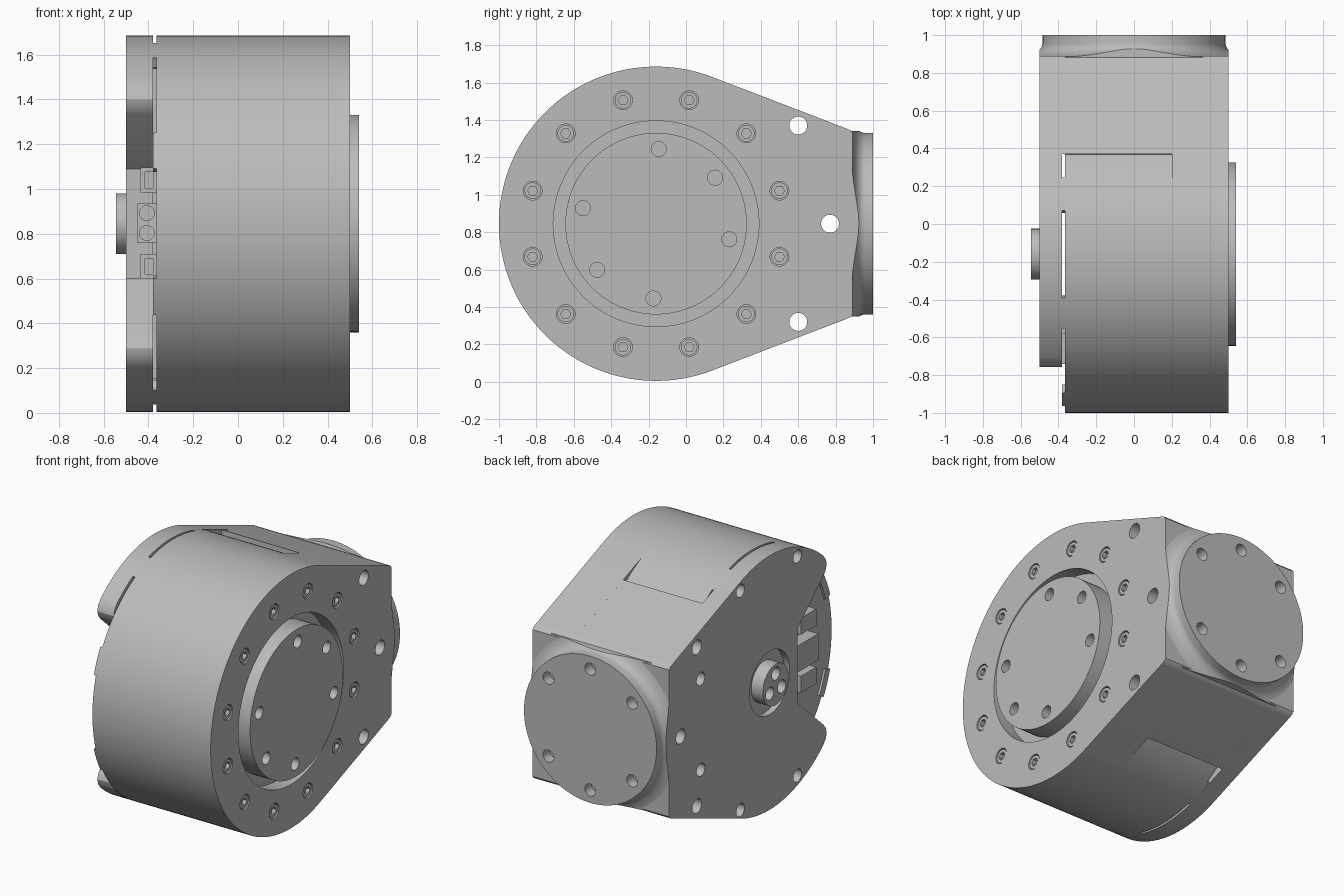
import bpy
import bmesh
from math import cos, sin, radians, pi

cube = bpy.data.objects.get("Cube")
if cube:
    bpy.data.objects.remove(cube, do_unlink=True)

grey = bpy.data.materials.new("machined grey")
grey.use_nodes = True
grey.diffuse_color = (0.5, 0.5, 0.5, 1)
grey.node_tree.nodes["Principled BSDF"].inputs["Base Color"].default_value = grey.diffuse_color

CY, CZ, R = -0.16, 0.845, 0.84   # main axis and radius


def polar(r, deg, cy=CY, cz=CZ):
    return (cy + r * cos(radians(deg)), cz + r * sin(radians(deg)))


def circle(center, r, n=32):
    return [polar(r, 360 * i / n, *center) for i in range(n)]


def arc(r, a, b, n):
    return [polar(r, a + (b - a) * i / n) for i in range(n + 1)]


def mirrored(half):
    return half + [(y, 2 * CZ - z) for y, z in reversed(half)]


def box(u0, u1, v0, v1):
    return [(u0, v0), (u1, v0), (u1, v1), (u0, v1)]


def along_x(u, v, t):
    return (t, u, v)


def along_y(u, v, t):
    return (u, t, v)


def make(name, prisms, place=along_x):
    """Mesh object from (outline, start, end) prisms."""
    bm = bmesh.new()
    for outline, a, b in prisms:
        rings = [[bm.verts.new(place(u, v, t)) for u, v in outline] for t in (a, b)]
        bm.faces.new(rings[0])
        bm.faces.new(rings[1])
        for i in range(len(outline)):
            j = (i + 1) % len(outline)
            bm.faces.new((rings[0][i], rings[0][j], rings[1][j], rings[1][i]))
    return finish(name, bm)


def finish(name, bm):
    bmesh.ops.recalc_face_normals(bm, faces=bm.faces)
    mesh = bpy.data.meshes.new(name)
    bm.to_mesh(mesh)
    bm.free()
    obj = bpy.data.objects.new(name, mesh)
    mesh.materials.append(grey)
    bpy.context.collection.objects.link(obj)
    return obj


def boolean(obj, tool, operation="DIFFERENCE"):
    mod = obj.modifiers.new("cut", "BOOLEAN")
    mod.operation, mod.solver, mod.object = operation, "EXACT", tool
    graph = bpy.context.evaluated_depsgraph_get()
    mesh = bpy.data.meshes.new_from_object(obj.evaluated_get(graph))
    obj.modifiers.clear()
    obj.data = mesh
    bpy.data.objects.remove(tool, do_unlink=True)


def cut(obj, prisms, place=along_x):
    boolean(obj, make("cutter", prisms, place))


# Side outlines: round front, straight taper to a square back
back = [(0.89, 1.33), (0.878, 1.345), (0.85, 1.357)]
step = back + [(0.37, 1.541)]
full_outline = mirrored(back + arc(R, 69, 178.5, 73))
stepped_outline = mirrored(step + arc(R, 51, 178.5, 85))
ear = [(-0.748, 1.435), (-0.756, 1.4), (-0.745, 1.365), (-0.72, 1.335), (-0.45, 1.09)]
cover_outline = mirrored(back + arc(R, 69, 132, 42) + ear)

mounts = [(0.6, 1.37), (0.6, 0.32), (0.77, CZ)]
mount_holes = [(circle(p, 0.048), -0.7, 0.7) for p in mounts]
bolts = [polar(0.683, 15 + 30 * i) for i in range(12)]
hole_angles = [a + s for s in (0, 180) for a in (88, 38, -12)]

# Housing
output_housing = make("output_housing", [(full_outline, 0.2, 0.5)])
cut(output_housing, mount_holes + [(circle(p, 0.05), 0.46, 0.6) for p in bolts]
    + [(circle((CY, CZ), 0.55, 96), 0.4, 0.6)])
motor_housing = make("motor_housing", [(stepped_outline, -0.365, 0.2)])
cut(motor_housing, mount_holes)

# Spacer block and rim pieces that leave a slotted gap under the cover
spacer_block = make("spacer_block", [(mirrored(step), -0.38, -0.365)])
cut(spacer_block, mount_holes)
rims = []
for a, b in ((61, 74), (106, 118), (151, 163)):
    piece = arc(R, a, b, 8) + arc(R - 0.05, b, a, 8)
    rims += [(piece, -0.38, -0.365), ([(y, 2 * CZ - z) for y, z in piece], -0.38, -0.365)]
make("rim_spacers", rims)

# Rear cover with screw holes and a recess for the cable boss
rear_cover = make("rear_cover", [(cover_outline, -0.5, -0.38)])
screws = [(y, CZ + s * d) for y, d in ((0.56, 0.3), (0.146, 0.725), (-0.45, 0.725)) for s in (1, -1)]
cut(rear_cover, mount_holes + [(circle(p, 0.043), -0.6, -0.42) for p in screws]
    + [(circle((CY, CZ), 0.21, 64), -0.6, -0.46)])
cable_boss = make("cable_boss", [(circle((CY, CZ), 0.135, 64), -0.545, -0.45)])
cut(cable_boss, [(circle(polar(0.072, 90 + 120 * i), 0.042), -0.6, -0.49) for i in range(3)])

# Output disc
output_disc = make("output_disc", [(circle((CY, CZ), 0.485, 96), 0.38, 0.54)])
cut(output_disc, [(circle(polar(0.4, a), 0.04), 0.46, 0.6) for a in hole_angles])

# Socket bolts
bolt_heads = make("bolt_heads", [(circle(p, 0.044), 0.45, 0.495) for p in bolts])
cut(bolt_heads, [(circle(p, 0.027, 6), 0.47, 0.6) for p in bolts])

# Back flange: turned disc with a flared foot, trimmed to the square back
bm = bmesh.new()
flare = [(0.485 + 0.13 * (1 - sin(t)), 0.955 - 0.07 * cos(t))
         for t in (i * pi / 16 for i in range(9))]
profile = [(0, 0.84), (0.615, 0.84)] + flare + [(0.485, 1.0), (0, 1.0)]
verts = [bm.verts.new((r, y, CZ)) for r, y in profile]
edges = [bm.edges.new(pair) for pair in zip(verts, verts[1:])]
bmesh.ops.spin(bm, geom=verts + edges, cent=(0, 0, CZ), axis=(0, 1, 0),
               angle=2 * pi, steps=96, use_duplicate=False)
bmesh.ops.remove_doubles(bm, verts=bm.verts, dist=0.0005)
back_flange = finish("back_flange", bm)
boolean(back_flange, make("trim", [(box(-0.499, 0.499, 0.35, 1.34), 0.8, 1.1)], along_y), "INTERSECT")
cut(back_flange, [(circle(polar(0.4, a + 2, 0, CZ), 0.04), 0.93, 1.1)
                  for a in (88, 38, -42, -92, -142, 138)], along_y)

# Plug sockets in the front notch
for name, z in (("upper_socket", 1.04), ("lower_socket", 0.655)):
    socket = make(name, [(box(-0.74, -0.58, z - 0.055, z + 0.055), -0.435, -0.36)])
    cut(socket, [(box(-0.8, -0.64, z - 0.035, z + 0.035), -0.415, -0.38)])
power_socket = make("power_socket", [(box(-0.74, -0.44, 0.76, 0.935), -0.45, -0.36)])
cut(power_socket, [(circle((-0.407, z), 0.033), -0.8, -0.68) for z in (0.803, 0.892)], along_y)

# Smooth round walls, keep machined edges crisp
bpy.ops.object.select_all(action="DESELECT")
for obj in bpy.context.collection.objects:
    if obj.type == "MESH" and grey.name in obj.data.materials:
        obj.select_set(True)
        bpy.context.view_layer.objects.active = obj
bpy.ops.object.shade_smooth_by_angle(angle=radians(30))
